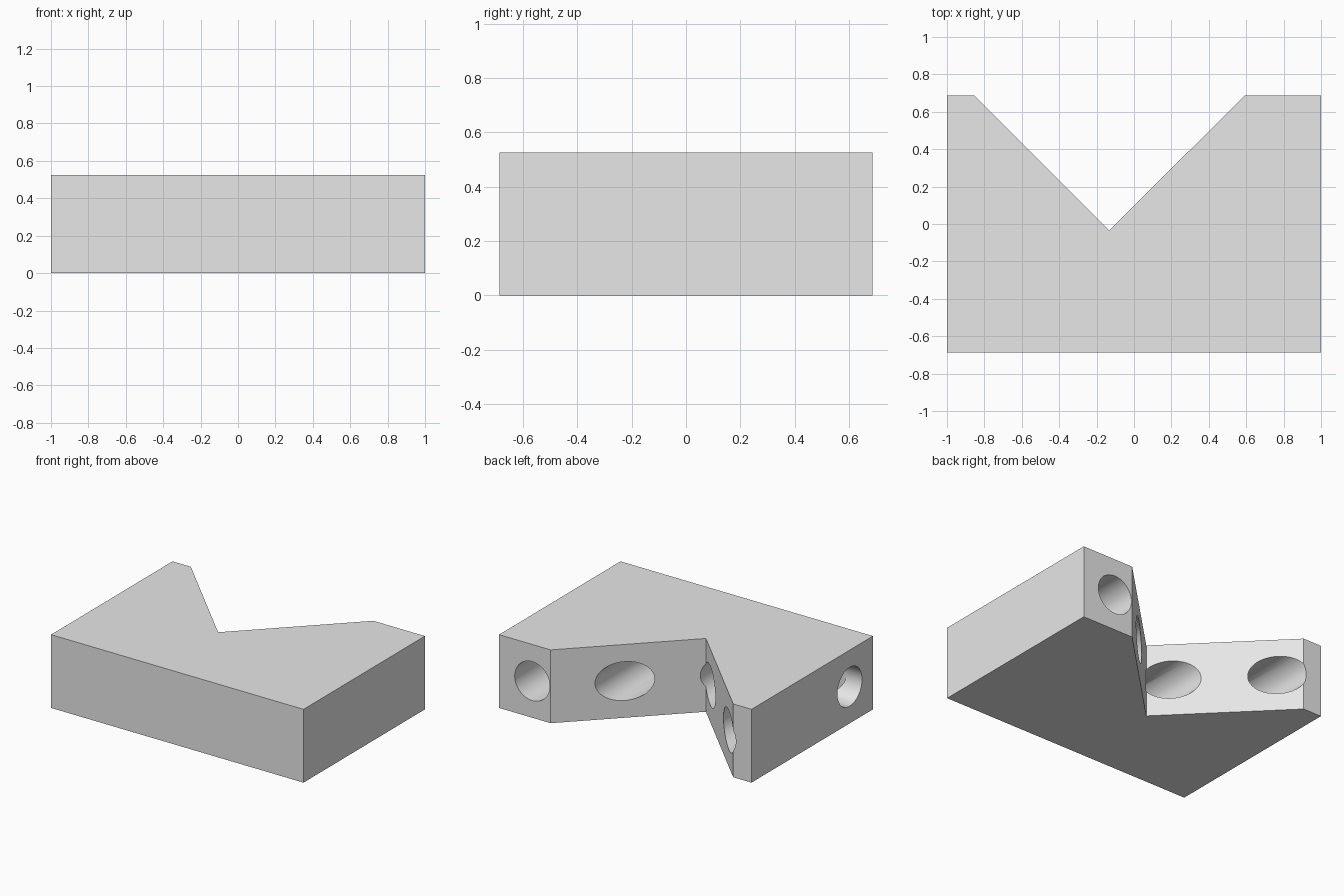
import bpy, bmesh
from math import radians
from mathutils import Matrix, Vector

if "Cube" in bpy.data.objects:
    bpy.data.objects.remove(bpy.data.objects["Cube"], do_unlink=True)

HEIGHT, DEPTH = 0.525, 0.687      # full height, half depth
INSET = HEIGHT / 2                # hole axes sit this far from the outer walls
RADIUS = 0.139
PITCH = (2 - 2 * INSET) / 3

grey = bpy.data.materials.new("light grey")
grey.use_nodes = True
grey.diffuse_color = (0.8, 0.8, 0.8, 1)
grey.node_tree.nodes["Principled BSDF"].inputs["Base Color"].default_value = (0.8, 0.8, 0.8, 1)


def add_object(name, bm):
    bmesh.ops.recalc_face_normals(bm, faces=bm.faces)
    mesh = bpy.data.meshes.new(name)
    bm.to_mesh(mesh)
    bm.free()
    mesh.materials.append(grey)
    obj = bpy.data.objects.new(name, mesh)
    bpy.context.collection.objects.link(obj)
    return obj


def drill(name, start, end):
    """Cylinder cutter running between two points."""
    start, end = Vector(start), Vector(end)
    axis = end - start
    turn = axis.to_track_quat("Z", "Y").to_matrix().to_4x4()
    bm = bmesh.new()
    bmesh.ops.create_cone(bm, cap_ends=True, segments=64, radius1=RADIUS, radius2=RADIUS,
                          depth=axis.length,
                          matrix=Matrix.Translation((start + end) / 2) @ turn)
    cutter = add_object(name, bm)
    cutter.hide_render = True
    return cutter


# Block with a right-angled notch in the back
outline = [(-1, -DEPTH), (1, -DEPTH), (1, DEPTH), (0.592, DEPTH),
           (-0.133, -0.035), (-0.855, DEPTH), (-1, DEPTH)]
bm = bmesh.new()
base = bm.faces.new([bm.verts.new((x, y, 0)) for x, y in outline])
top = bmesh.ops.extrude_face_region(bm, geom=[base])["geom"]
bmesh.ops.translate(bm, vec=(0, 0, HEIGHT),
                    verts=[v for v in top if isinstance(v, bmesh.types.BMVert)])
block = add_object("notched_block", bm)

# Blind cross passage from the -x side, and four passages from the back that meet it
cross_y = -DEPTH + INSET
cutters = [drill("cross_passage_cutter", (-1.2, cross_y, INSET),
                 (1 - INSET + RADIUS + 0.004, cross_y, INSET))]
for i in range(4):
    x = -1 + INSET + i * PITCH
    cutters.append(drill("back_passage_cutter", (x, 0.9, INSET),
                         (x, cross_y - RADIUS - 0.004, INSET)))

for cutter in cutters:
    cut = block.modifiers.new("passage", "BOOLEAN")
    cut.operation = "DIFFERENCE"
    cut.solver = "EXACT"
    cut.object = cutter

# Apply the cuts, then drop the cutters
bpy.ops.object.select_all(action="DESELECT")
bpy.context.view_layer.objects.active = block
block.select_set(True)
for modifier in list(block.modifiers):
    bpy.ops.object.modifier_apply(modifier=modifier.name)
for cutter in cutters:
    bpy.data.objects.remove(cutter, do_unlink=True)

bpy.ops.object.shade_smooth_by_angle(angle=radians(30))
